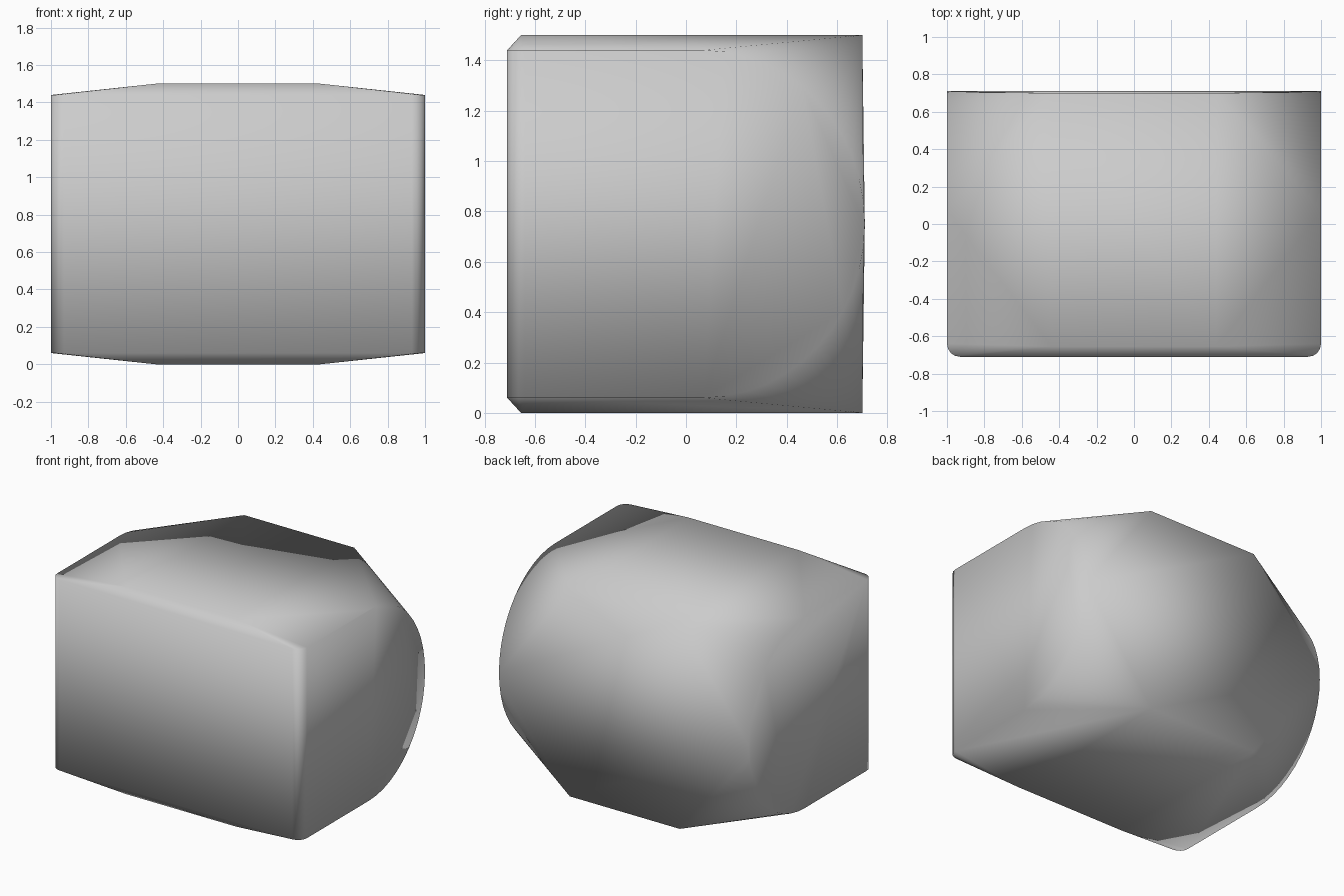
import bpy, bmesh, math

if "Cube" in bpy.data.objects:
    bpy.data.objects.remove(bpy.data.objects["Cube"])

MID = 0.75          # half height; the body mirrors about this level

half = []           # points (x, y, height above mid), mirrored in x and z below

# rounded front corner
for i in range(5):
    a = math.radians(90 * i / 4)
    half.append((0.93 + 0.07 * math.sin(a), -0.64 - 0.07 * math.cos(a), 0.69))

# top crease running front to back
half += [(0.44, -0.655, 0.75), (0.44, 0.70, 0.75)]

# rounded rear edge of the side
for i in range(13):
    a = math.radians(90 * i / 12)
    half.append((1.0, 0.07 + 0.64 * math.sin(a), 0.69 * math.cos(a)))

# body: hull of the mirrored points
bm = bmesh.new()
points = {(round(sx * x, 4), round(y, 4), round(MID + sz * h, 4))
          for x, y, h in half for sx in (-1, 1) for sz in (-1, 1)}
for p in sorted(points):
    bm.verts.new(p)
hull = bmesh.ops.convex_hull(bm, input=bm.verts[:])
loose = [v for v in bm.verts if not v.link_faces]
bmesh.ops.delete(bm, geom=loose, context='VERTS')
bmesh.ops.dissolve_limit(bm, angle_limit=math.radians(0.6),
                         verts=bm.verts[:], edges=bm.edges[:])
bmesh.ops.recalc_face_normals(bm, faces=bm.faces[:])
for f in bm.faces:
    f.smooth = True

mesh = bpy.data.meshes.new("rounded_body")
bm.to_mesh(mesh)
bm.free()
body = bpy.data.objects.new("rounded_body", mesh)
bpy.context.collection.objects.link(body)
